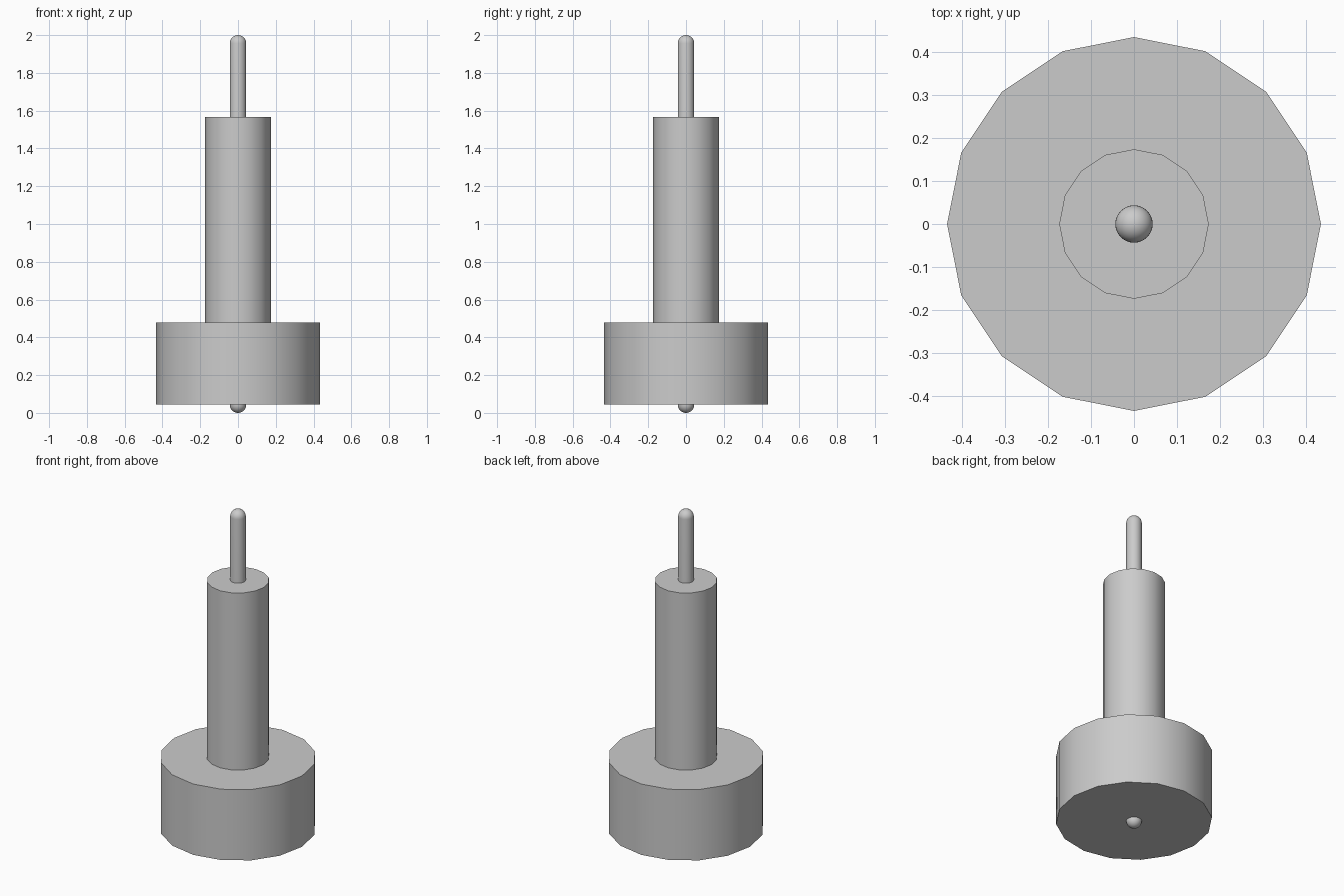
import bpy
import bmesh
from math import sin, cos, pi, radians

if "Cube" in bpy.data.objects:
    bpy.data.objects.remove(bpy.data.objects["Cube"], do_unlink=True)

UNIT = 2 / 46  # radius of the pin; every other size is a multiple of it

grey = bpy.data.materials.new("plain_grey")
grey.use_nodes = True
colour = (0.6, 0.6, 0.6, 1)
grey.diffuse_color = colour
grey.node_tree.nodes["Principled BSDF"].inputs["Base Color"].default_value = colour


def lathe(name, profile, sides):
    """Spin a (radius, height) profile, in units, about the z axis."""
    bm = bmesh.new()
    verts = [bm.verts.new((r * UNIT, 0, z * UNIT)) for r, z in profile]
    edges = [bm.edges.new(pair) for pair in zip(verts, verts[1:])]
    bmesh.ops.spin(bm, geom=verts + edges, cent=(0, 0, 0), axis=(0, 0, 1),
                   angle=2 * pi, steps=sides)
    bmesh.ops.remove_doubles(bm, verts=bm.verts, dist=0.0001)
    bmesh.ops.recalc_face_normals(bm, faces=bm.faces)
    mesh = bpy.data.meshes.new(name)
    bm.to_mesh(mesh)
    bm.free()
    mesh.materials.append(grey)
    obj = bpy.data.objects.new(name, mesh)
    bpy.context.collection.objects.link(obj)
    bpy.ops.object.select_all(action="DESELECT")
    obj.select_set(True)
    bpy.context.view_layer.objects.active = obj
    bpy.ops.object.shade_smooth_by_angle(angle=radians(35))
    return obj


def drum(name, radius, bottom, top):
    return lathe(name, [(0, bottom), (radius, bottom), (radius, top), (0, top)], 16)


# Wide base and the column standing on it
drum("base", 10, 1, 11)
drum("column", 4, 11, 36)

# Round-ended pin running through the whole height
arc = [i * pi / 16 for i in range(9)]
lower_cap = [(sin(a), 1 - cos(a)) for a in arc]
upper_cap = [(r, 46 - z) for r, z in reversed(lower_cap)]
lathe("pin", lower_cap + upper_cap, 32)
